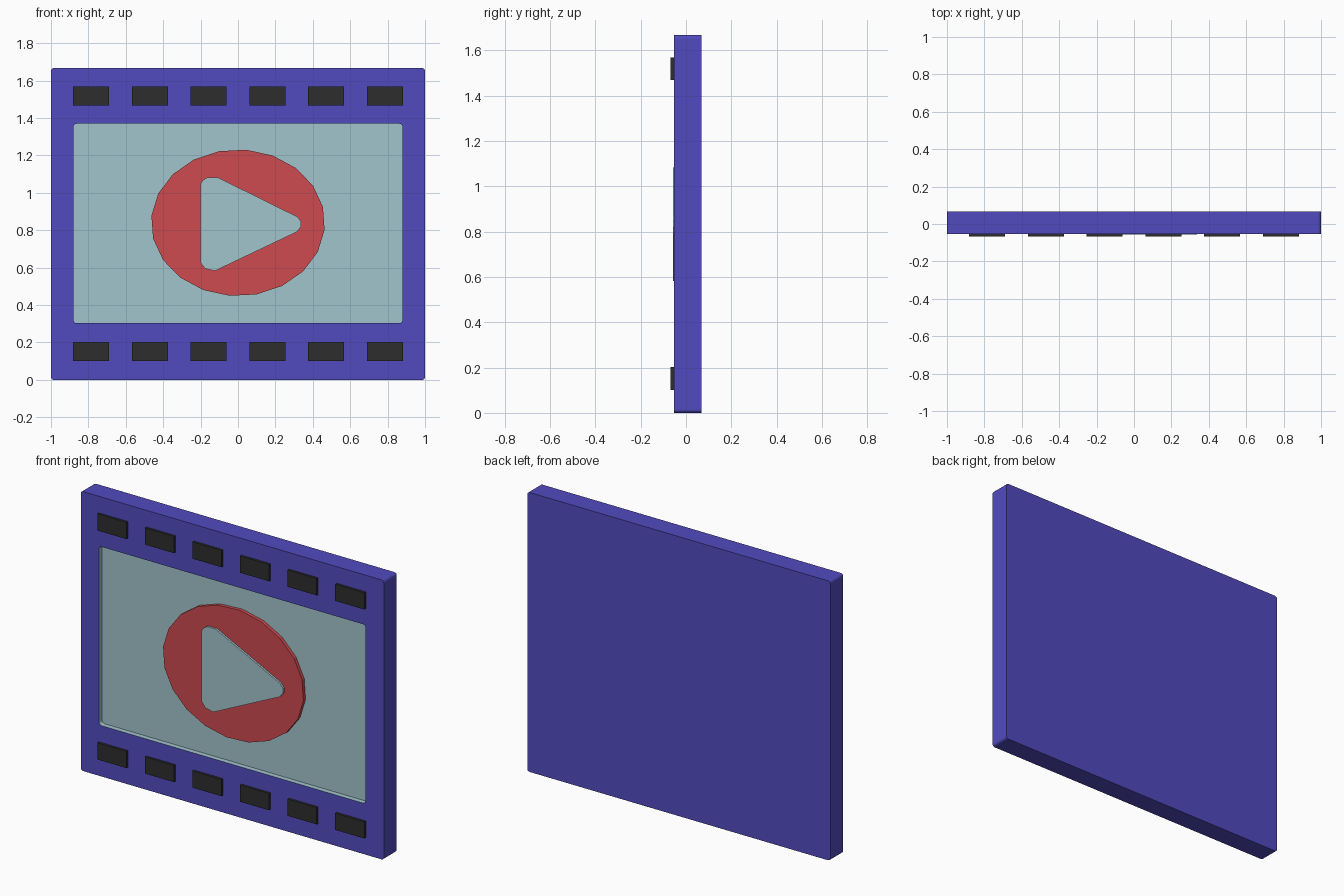
import bpy, bmesh, math

if "Cube" in bpy.data.objects:
    bpy.data.objects.remove(bpy.data.objects["Cube"])


def material(name, rgb):
    m = bpy.data.materials.new(name)
    m.diffuse_color = (*rgb, 1)
    m.use_nodes = True
    m.node_tree.nodes["Principled BSDF"].inputs["Base Color"].default_value = m.diffuse_color
    return m


BLUE = material("indigo", (0.083, 0.070, 0.52))
TEAL = material("pale teal", (0.36, 0.56, 0.61))
RED = material("red", (0.61, 0.069, 0.079))
DARK = material("charcoal", (0.027, 0.027, 0.027))


def rounded_rect(x0, x1, z0, z1, r, seg=3):
    pts = []
    corners = [(x1 - r, z1 - r), (x0 + r, z1 - r), (x0 + r, z0 + r), (x1 - r, z0 + r)]
    for i, (cx, cz) in enumerate(corners):
        for k in range(seg + 1):
            a = math.pi / 2 * (i + k / seg)
            pts.append((cx + r * math.cos(a), cz + r * math.sin(a)))
    return pts


def build(name, loops, mats):
    """Skin a stack of (outline, y) loops; mats gives first cap, each band, last cap."""
    slots = list(dict.fromkeys(mats))
    bm = bmesh.new()
    rings = [[bm.verts.new((x, y, z)) for x, z in pts] for pts, y in loops]
    bm.faces.new(rings[0]).material_index = slots.index(mats[0])
    for a, b, m in zip(rings, rings[1:], mats[1:]):
        for i in range(len(a)):
            j = (i + 1) % len(a)
            bm.faces.new((a[i], a[j], b[j], b[i])).material_index = slots.index(m)
    bm.faces.new(rings[-1]).material_index = slots.index(mats[-1])
    bmesh.ops.recalc_face_normals(bm, faces=bm.faces)
    me = bpy.data.meshes.new(name)
    bm.to_mesh(me)
    bm.free()
    for m in slots:
        me.materials.append(m)
    ob = bpy.data.objects.new(name, me)
    bpy.context.collection.objects.link(ob)
    return ob


def slab(name, outline, front, back, mat):
    return build(name, [(outline, back), (outline, front)], [mat] * 3)


FRONT, BACK, FLOOR = -0.054, 0.068, -0.024

# Film frame with a recessed screen
outer = rounded_rect(-1, 1, 0, 1.667, 0.015)
inner = rounded_rect(-0.88, 0.88, 0.303, 1.37, 0.018)
build("film_frame", [(outer, BACK), (outer, FRONT), (inner, FRONT), (inner, FLOOR)],
      [BLUE, BLUE, BLUE, TEAL, TEAL])

# Twenty-sided oval button
oval = []
for k in range(20):
    a = math.radians(5.5 + 18 * k)
    oval.append((0.465 * math.sin(a), 0.84 + 0.392 * math.cos(a)))
slab("button_disc", oval, -0.045, FLOOR + 0.004, RED)

# Triangle with softened corners
triangle = [(-0.2, 1.048), (-0.19, 1.066), (-0.165, 1.082), (-0.107, 1.082),
            (0.318, 0.872), (0.337, 0.847), (0.337, 0.820), (0.316, 0.792),
            (-0.123, 0.583), (-0.175, 0.594), (-0.2, 0.626)]
slab("play_triangle", triangle, -0.057, -0.040, TEAL)

# Two rows of sprocket holes
for row, z in (("lower", 0.152), ("upper", 1.518)):
    for i in range(6):
        x = (i - 2.5) * 0.314
        rect = [(x - 0.096, z - 0.05), (x + 0.096, z - 0.05),
                (x + 0.096, z + 0.05), (x - 0.096, z + 0.05)]
        slab(f"sprocket_hole_{row}_{i + 1}", rect, -0.068, -0.045, DARK)
